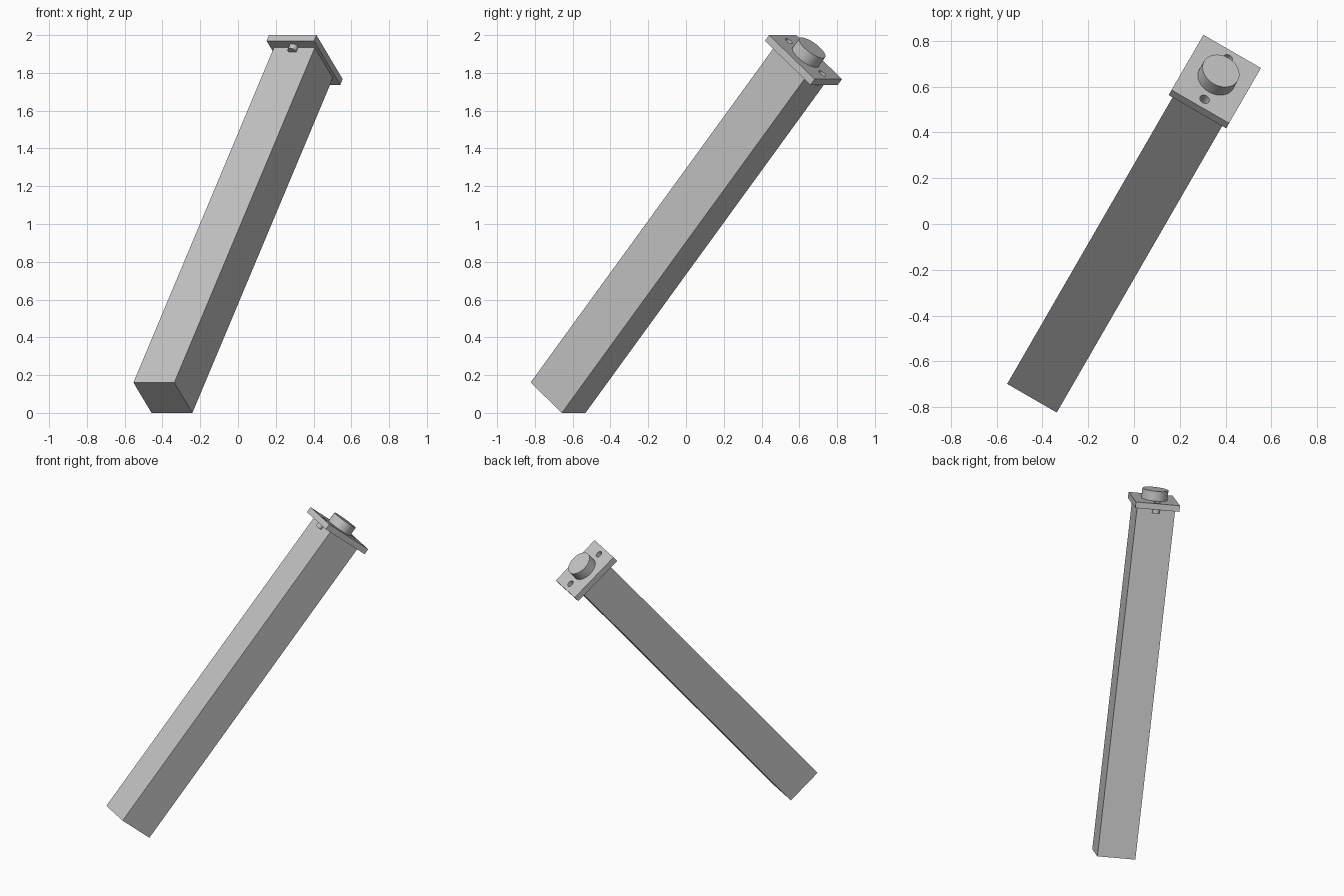
import bpy
from math import radians
from mathutils import Matrix, Vector

cube = bpy.data.objects.get("Cube")
if cube:
    bpy.data.objects.remove(cube, do_unlink=True)

# Proportions, measured in the bar's own frame (z runs along the bar)
BAR = 0.25
TOTAL = 2.354
PLATE = Vector((0.29, 0.363, 0.04))
UNDER = TOTAL - PLATE.z
BOSS_R, BOSS_H = 0.085, 0.064
HOLE_Y, HOLE_R, POCKET = 0.133, 0.022, 0.07
WALL = 0.002

# Lean and turn of the whole model
FRAME = (Matrix.Translation((-0.3975, -0.6775, 0.0804))
         @ Matrix.Rotation(radians(-30), 4, 'Z')
         @ Matrix.Rotation(radians(-40), 4, 'X'))

grey = bpy.data.materials.new("light grey")
grey.use_nodes = True
COLOUR = (0.55, 0.55, 0.55, 1)
grey.diffuse_color = COLOUR
grey.node_tree.nodes["Principled BSDF"].inputs["Base Color"].default_value = COLOUR


def finish(name):
    obj = bpy.context.object
    obj.name = name
    obj.data.materials.append(grey)
    return obj


def box(name, size, z0):
    bpy.ops.mesh.primitive_cube_add(size=1)
    obj = finish(name)
    obj.data.transform(Matrix.Translation((0, 0, z0 + size[2] / 2))
                       @ Matrix.Diagonal((*size, 1)))
    obj.matrix_world = FRAME
    return obj


def cylinder(name, radius, y, z0, z1):
    bpy.ops.mesh.primitive_cylinder_add(vertices=40, radius=radius, depth=z1 - z0)
    obj = finish(name)
    obj.data.transform(Matrix.Translation((0, y, (z0 + z1) / 2)))
    obj.matrix_world = FRAME
    return obj


def select(obj):
    bpy.ops.object.select_all(action='DESELECT')
    obj.select_set(True)
    bpy.context.view_layer.objects.active = obj


def cut(obj, cutter):
    select(obj)
    mod = obj.modifiers.new("pocket", 'BOOLEAN')
    mod.operation = 'DIFFERENCE'
    mod.solver = 'EXACT'
    mod.object = cutter
    bpy.ops.object.modifier_apply(modifier=mod.name)


# Square bar with a flange plate and a round boss on its upper end
bar = box("bar", (BAR, BAR, UNDER), 0)
plate = box("end_plate", PLATE, UNDER)
boss = cylinder("boss", BOSS_R, 0, TOTAL, TOTAL + BOSS_H)
rounded = [bar, plate, boss]

# Two blind screw pockets, half sunk in the bar, with sleeves under the plate
for side, y in (("front", -HOLE_Y), ("back", HOLE_Y)):
    floor = TOTAL - POCKET
    sleeve = cylinder(side + "_screw_sleeve", HOLE_R + WALL, y, floor, UNDER)
    cutter = cylinder(side + "_pocket_cutter", HOLE_R, y, floor + WALL, TOTAL + WALL)
    cutter.hide_render = True
    for part in (bar, plate, sleeve):
        cut(part, cutter)
    bpy.data.objects.remove(cutter, do_unlink=True)
    rounded.append(sleeve)

# Smooth round walls, crisp edges
for part in rounded:
    select(part)
    bpy.ops.object.shade_smooth_by_angle(angle=radians(30))
